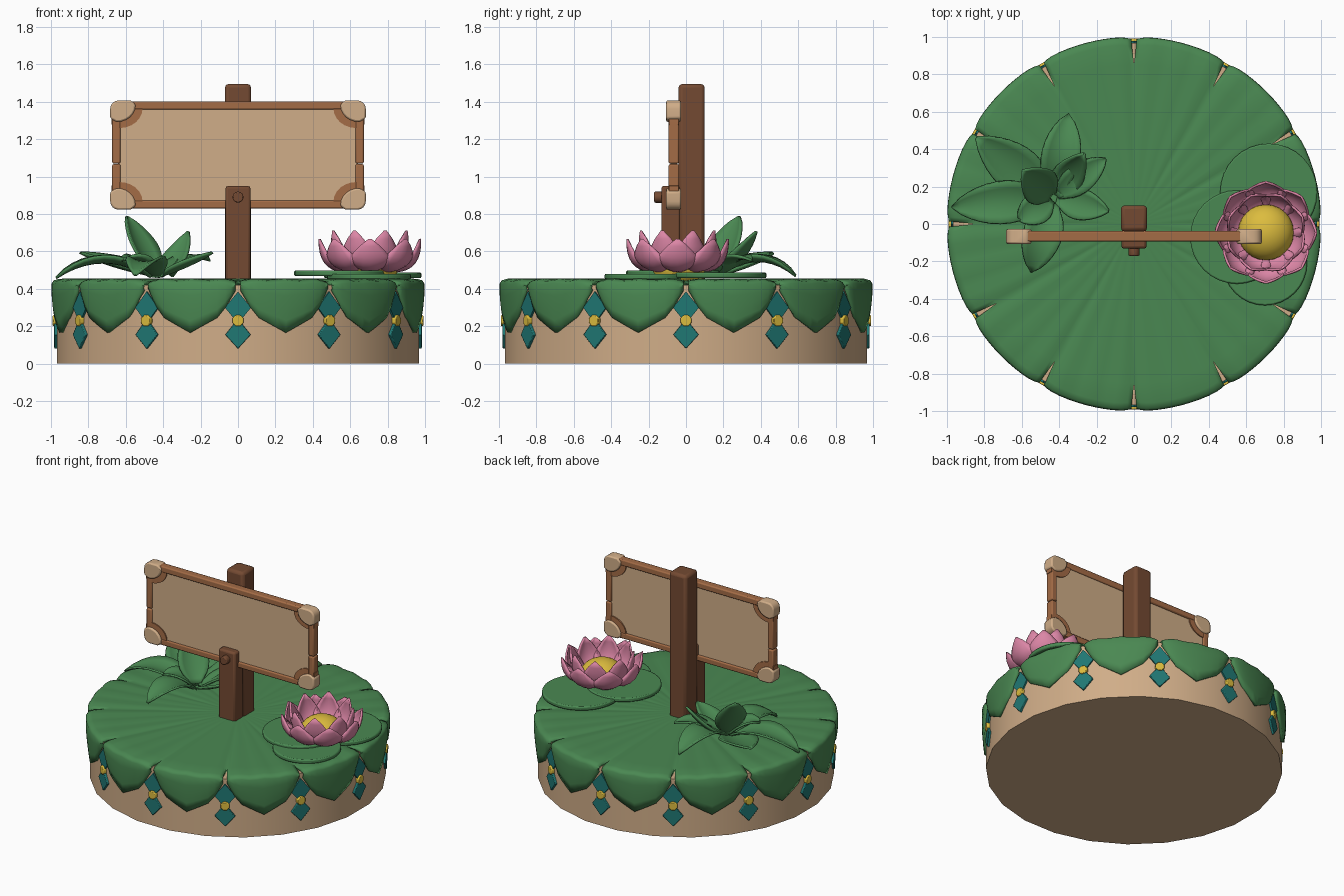
import bpy, bmesh, math
from math import sin, cos, pi
from mathutils import Vector, Matrix

if "Cube" in bpy.data.objects:
    bpy.data.objects.remove(bpy.data.objects["Cube"])


def mat(name, r, g, b):
    m = bpy.data.materials.new(name)
    lin = [((c / 255 + 0.055) / 1.055) ** 2.4 for c in (r, g, b)]
    m.diffuse_color = (*lin, 1)
    m.use_nodes = True
    m.node_tree.nodes["Principled BSDF"].inputs["Base Color"].default_value = m.diffuse_color
    return m


GREEN = mat("leaf green", 74, 136, 82)
TAN = mat("tan", 208, 173, 136)
BROWN = mat("dark wood", 116, 74, 50)
FRAME = mat("frame wood", 164, 108, 70)
TEAL = mat("teal", 32, 120, 116)
GOLD = mat("gold", 220, 188, 62)
PINK = mat("pink", 220, 134, 166)


def finish(name, bm, m, bevel=0, segs=2, solid=0, angle=40):
    """Turn a bmesh into a shaded object with optional thickness and bevel."""
    me = bpy.data.meshes.new(name)
    bm.to_mesh(me)
    bm.free()
    ob = bpy.data.objects.new(name, me)
    bpy.context.collection.objects.link(ob)
    me.materials.append(m)
    if solid:
        s = ob.modifiers.new("thickness", 'SOLIDIFY')
        s.thickness, s.offset = solid, -1
    if bevel:
        b = ob.modifiers.new("bevel", 'BEVEL')
        b.width, b.segments, b.limit_method = bevel, segs, 'ANGLE'
    bpy.ops.object.select_all(action='DESELECT')
    ob.select_set(True)
    bpy.context.view_layer.objects.active = ob
    bpy.ops.object.shade_smooth_by_angle(angle=math.radians(angle))
    return ob


def box(name, x0, x1, y0, y1, z0, z1, m, bevel=0.008, taper=0):
    bm = bmesh.new()
    bmesh.ops.create_cube(bm, size=1)
    for v in bm.verts:
        v.co = (x1 if v.co.x > 0 else x0, y1 if v.co.y > 0 else y0, z1 if v.co.z > 0 else z0)
        if taper and v.co.z == z0 and v.co.y == y1:
            v.co.y -= taper
    return finish(name, bm, m, bevel)


def cyl(name, c, r, depth, n, m, rot=None, bevel=0):
    bm = bmesh.new()
    bmesh.ops.create_cone(bm, cap_ends=True, segments=n, radius1=r, radius2=r, depth=depth,
                          matrix=Matrix.Translation(c) @ (rot or Matrix()))
    return finish(name, bm, m, bevel)


def prism(name, pts, y0, y1, m, bevel=0, place=None):
    """Extrude an (x, z) outline from y0 to y1."""
    bm = bmesh.new()
    f = bm.faces.new([bm.verts.new((x, y0, z)) for x, z in pts])
    ext = bmesh.ops.extrude_face_region(bm, geom=[f])
    for v in ext['geom']:
        if isinstance(v, bmesh.types.BMVert):
            v.co.y = y1
    bmesh.ops.recalc_face_normals(bm, faces=bm.faces)
    if place:
        bm.transform(place)
    return finish(name, bm, m, bevel)


def grid(bm, rows):
    vs = [[bm.verts.new(p) for p in row] for row in rows]
    for a, b in zip(vs, vs[1:]):
        for j in range(len(a) - 1):
            bm.faces.new((a[j], b[j], b[j + 1], a[j + 1]))


# drum base
cyl("drum_base", (0, 0, 0.21), 0.975, 0.42, 24, TAN, Matrix.Rotation(pi / 24, 4, 'Z'))

# leaf cover: twelve joined lobes that hang over the rim
def lobe_bottom(t):
    pts = [(0, .165), (.6, .245), (.78, .30), (1, .39)]
    for (a, za), (b, zb) in zip(pts, pts[1:]):
        if t <= b:
            return za + (zb - za) * (t - a) / (b - a)
    return .39


TOP = [(0, .455), (.3, .455), (.6, .453), (.85, .452), (.96, .451), (.99, .443), (1.0, .428)]
bm = bmesh.new()
for k in range(12):
    rows = []
    ts = [-1, -.9, -.78, -.6, -.4, -.2, 0, .2, .4, .6, .78, .9, 1]
    for i in range(len(TOP) + 4):
        row = []
        for t in ts:
            a = abs(t)
            if i < len(TOP):
                r, z = TOP[i]
                z += r * (0.004 * cos(3 * pi * t) - 0.006 * a ** 6)
            else:
                f = (i - len(TOP) + 1) / 4
                z = .428 + (lobe_bottom(a) - .428) * f
                r = 1.0 + 0.006 * sin(pi * f) - 0.012 * f
            if r > .9:
                r -= 0.014 * a ** 8
            gap = 0.05 * max(0, min(1, (r - .86) / .1))
            ang = pi / 12 + k * pi / 6 + t * pi / 12 * (1 - gap)
            row.append((r * cos(ang), r * sin(ang), z))
        rows.append(row)
    grid(bm, rows)
bmesh.ops.remove_doubles(bm, verts=bm.verts, dist=0.0005)
finish("leaf_cover", bm, GREEN, solid=0.028, angle=45)

# jewel ornaments between the lobes
for k in range(12):
    turn = Matrix.Rotation(k * pi / 6, 4, 'Z')
    prism("upper_jewel", [(0, .385), (-.07, .30), (0, .215), (.07, .30)], -.978, -.95, TEAL, 0, turn)
    prism("lower_jewel", [(-.02, .215), (-.068, .155), (0, .08), (.068, .155), (.02, .215)],
          -.982, -.95, TEAL, 0.004, turn)
    prism("gold_stud", [(.032 * cos(i * pi / 4 + pi / 8), .23 + .032 * sin(i * pi / 4 + pi / 8))
                        for i in range(8)], -.99, -.95, GOLD, 0.005, turn)

# sign posts and peg
box("rear_post", -.07, .07, -.04, .10, .43, 1.495, BROWN, 0.02, 0.03)
box("front_post", -.067, .067, -.132, -.03, .43, .95, BROWN, 0.014)
cyl("peg", (0, -.145, .89), .03, .05, 12, BROWN, Matrix.Rotation(pi / 2, 4, 'X'), 0.006)

# sign board, frame bars and corner caps
box("sign_panel", -.64, .64, -.082, -.048, .85, 1.38, TAN, 0)
for z0, z1 in ((.83, .872), (1.358, 1.402)):
    box("frame_rail", -.62, .62, -.093, -.037, z0, z1, FRAME)
for s in (-1, 1):
    x0, x1 = sorted((s * .628, s * .672))
    box("frame_stile_lower", x0, x1, -.093, -.037, .86, 1.066, FRAME)
    box("frame_stile_upper", x0, x1, -.093, -.037, 1.07, 1.37, FRAME)


def corner(w, h):
    """Quarter plate with rounded outer corner at the origin, growing to -x and -z."""
    r = 0.045
    out = [(-r + r * cos(a * pi / 8), -r + r * sin(a * pi / 8)) for a in range(5)]
    inn = [(-w + .025, 0), (-w, -.02)]
    arc = [(-w + w * .75 * (1 - cos(a * pi / 12)), -h * .25 - h * .75 * sin(a * pi / 12))
           for a in range(7)]
    return out + inn + arc + [(0, -h + .02)]


for sx in (-1, 1):
    for top in (True, False):
        sz = 1 if top else -1
        z = 1.407 if top else .823
        for nm, w, h, y0, y1, m, d, bv in (
                ("corner_cap", .135, .115, -.106, -.027, TAN, 0, .012),
                ("corner_backing", .165, .14, -.09, -.04, FRAME, .008, 0)):
            pts = [(sx * (.683 - d + x), z + sz * (q - d)) for x, q in corner(w, h)]
            prism(nm, pts, y0, y1, m, bv)

# lily pads under the flower
for x, y, z, r in ((.70, -.21, .465, .225), (.72, .17, .472, .26), (.55, -.07, .483, .25)):
    cyl("lily_pad", (x, y, z), r, .03, 32, GREEN, None, 0.008)


def leaf(name, base, mid, tip, width, cup, m, thick=0.014, peak=0.8, start=0.3):
    """Pointed blade along a curved path, edges raised by cup."""
    b, c, t = Vector(base), Vector(mid), Vector(tip)
    flat = Vector((t.x - b.x, t.y - b.y, 0)).normalized()
    side = Vector((-flat.y, flat.x, 0))
    rows = []
    for i in range(11):
        u = i / 10
        p = b * (1 - u) ** 2 + c * 2 * u * (1 - u) + t * u * u
        tan = ((c - b) * (1 - u) + (t - c) * u).normalized()
        nor = tan.cross(side)
        w = width * max(sin(pi * u ** peak) ** .75 if 0 < u < 1 else 0, start * (1 - 2 * u), .015)
        rows.append([p + side * w * v + nor * cup * w * v * v for v in (-1, -.67, -.33, 0, .33, .67, 1)])
    bm = bmesh.new()
    grid(bm, rows)
    return finish(name, bm, m, solid=thick, angle=60)


# lotus flower: outer and inner petal rings around a gold dome
FX, FY = .705, -.045
for n, off, r0, rm, rt, zm, zt, w in ((8, 0, .07, .27, .262, .47, .665, .105),
                                     (8, pi / 8, .06, .22, .205, .48, .71, .09)):
    for k in range(n):
        a = off + k * 2 * pi / n
        ring = [(FX + r * cos(a), FY + r * sin(a), z) for r, z in ((r0, .505), (rm, zm), (rt, zt))]
        leaf("lotus_petal", *ring, w, .35, PINK, .012, 1.15, .4)
bm = bmesh.new()
bmesh.ops.create_uvsphere(bm, u_segments=24, v_segments=14, radius=.15,
                          matrix=Matrix.Translation((FX, FY, .515)) @ Matrix.Diagonal((1, 1, .8, 1)))
finish("flower_centre", bm, GOLD)

# broad-leaved plant
ROOT = Vector((-.43, .14, .47))
for tip, lift, w in (((-.975, .09, .465), .63, .11), ((-.84, .46, .60), .52, .12),
                     ((-.35, .59, .475), .64, .10), ((-.27, .37, .71), .50, .08),
                     ((-.15, .35, .56), .60, .075), ((-.14, .07, .60), .52, .08),
                     ((-.55, -.26, .48), .62, .10), ((-.59, .28, .79), .62, .10),
                     ((-.62, .02, .56), .60, .08)):
    t = Vector(tip)
    mid = ROOT.lerp(t, .55)
    mid.z = lift
    leaf("plant_leaf", ROOT.lerp(t, .06), mid, t, w, .3, GREEN, .014, .85)
